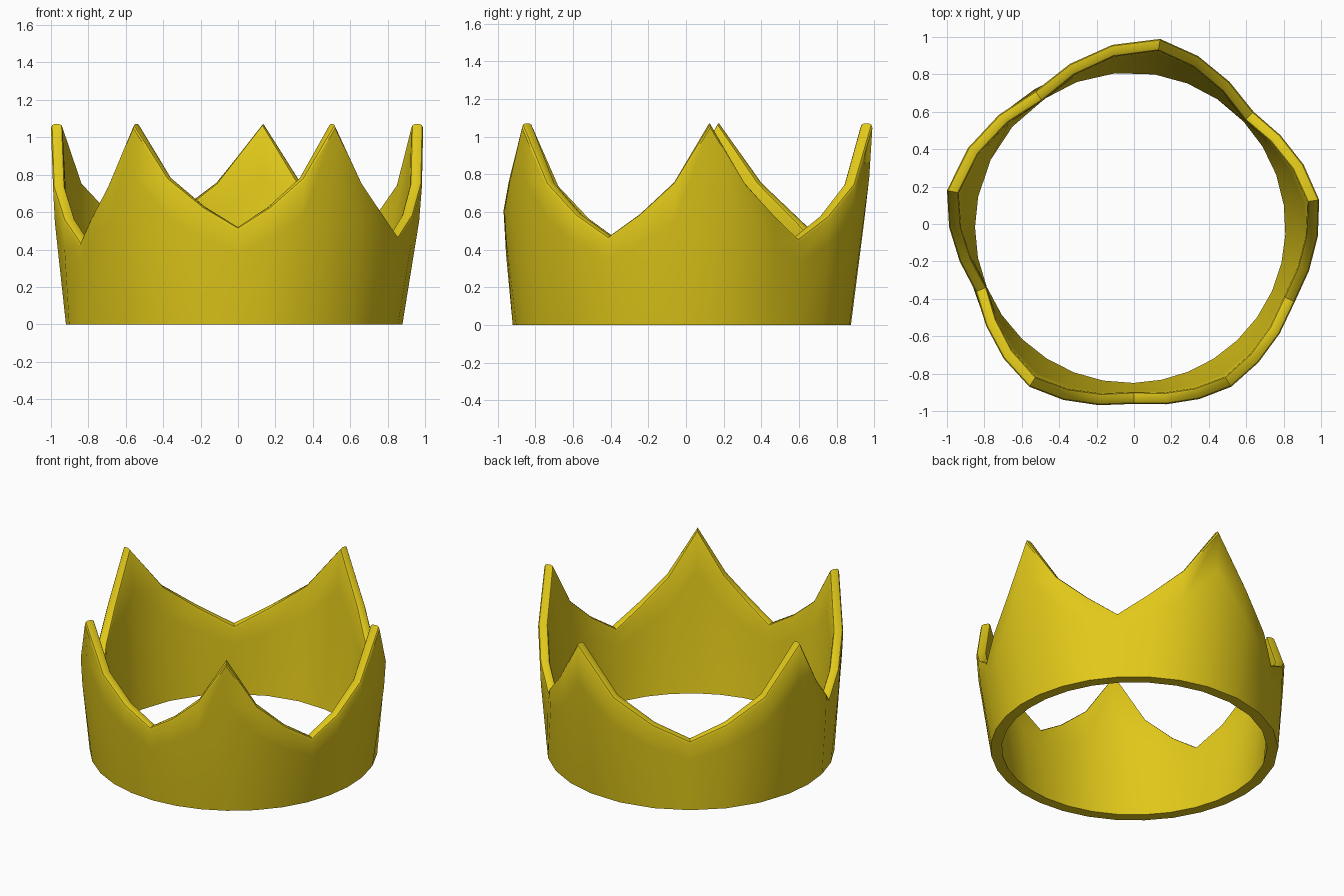
import bpy, bmesh
from math import sin, cos, radians

if "Cube" in bpy.data.objects:
    bpy.data.objects.remove(bpy.data.objects["Cube"])

CX, CY = -0.02, -0.02        # centre of the base ring
BASE_R, WALL = 0.90, 0.07

# alternating peaks and valleys of the rim: angle, outer radius, height
keys = [
    (8.4, 1.021, 1.07), (43.2, 0.905, 0.46),
    (81.0, 1.022, 1.07), (124.8, 0.89, 0.47),
    (168.5, 1.0, 1.07), (202.5, 0.895, 0.44),
    (237.6, 1.007, 1.07), (271.2, 0.942, 0.52),
    (302.4, 1.007, 1.07), (335.8, 0.965, 0.47),
]


def mix(a, b, t):
    return a + (b - a) * t


# three straight steps per flank, steepening towards each peak
rim = []
for i, (a0, r0, z0) in enumerate(keys):
    a1, r1, z1 = keys[(i + 1) % len(keys)]
    if a1 < a0:
        a1 += 360
    up = z1 > z0
    for k in range(3):
        n = k if up else 3 - k
        fz, fr = (0, 0.20, 0.48, 1)[n], (0, 0.33, 0.70, 1)[n]
        lo, hi = ((r0, z0), (r1, z1)) if up else ((r1, z1), (r0, z0))
        rim.append((mix(a0, a1, k / 3), mix(lo[0], hi[0], fr), mix(lo[1], hi[1], fz)))

# crown wall: closed cross-section swept round the rim
bm = bmesh.new()
columns = []
for a, r, z in rim:
    c, s = cos(radians(a)), sin(radians(a))
    mid = mix(BASE_R, r, 0.86)
    section = [
        (BASE_R, 0), (mid, z * 0.73), (r, z - 0.022), (r - 0.006, z - 0.006),
        (r - 0.018, z), (r - 0.046, z), (r - 0.058, z - 0.006),
        (r - 0.064, z - 0.022), (mid - 0.066, z * 0.73), (BASE_R - WALL, 0),
    ]
    columns.append([bm.verts.new((CX + p * c, CY + p * s, h)) for p, h in section])
for i, col in enumerate(columns):
    nxt = columns[(i + 1) % len(columns)]
    for j in range(len(col)):
        k = (j + 1) % len(col)
        bm.faces.new((col[j], nxt[j], nxt[k], col[k]))
bmesh.ops.recalc_face_normals(bm, faces=bm.faces[:])

mesh = bpy.data.meshes.new("crown")
bm.to_mesh(mesh)
bm.free()
crown = bpy.data.objects.new("crown", mesh)
bpy.context.collection.objects.link(crown)

# gold colour
gold = bpy.data.materials.new("gold")
gold.diffuse_color = (0.75, 0.58, 0.01, 1)
gold.use_nodes = True
gold.node_tree.nodes["Principled BSDF"].inputs["Base Color"].default_value = gold.diffuse_color
mesh.materials.append(gold)

# smooth wall, crisp rim
bpy.context.view_layer.objects.active = crown
crown.select_set(True)
bpy.ops.object.shade_smooth_by_angle(angle=radians(35))
